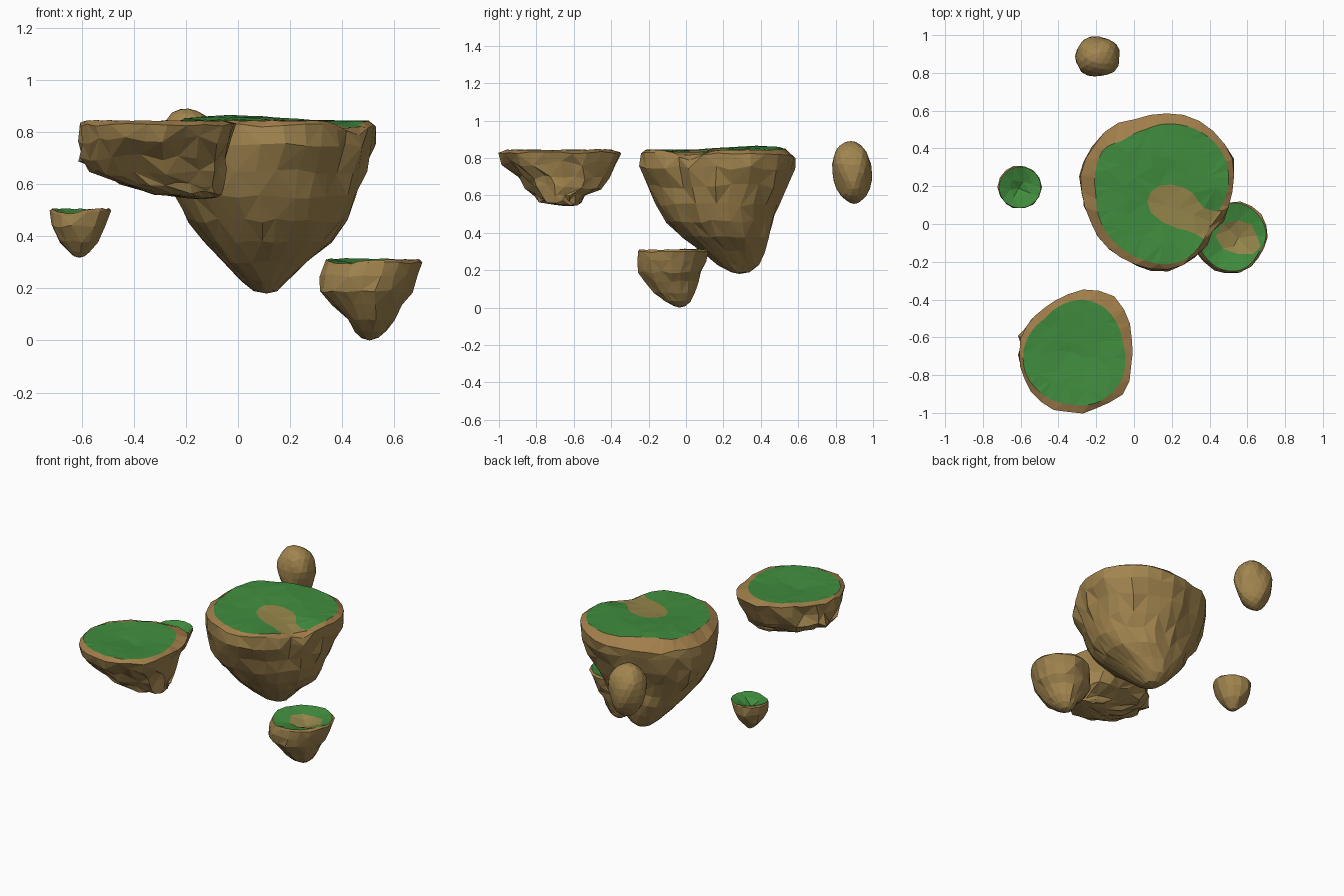
import bpy, bmesh, math, random
from mathutils import Vector
from mathutils.geometry import delaunay_2d_cdt

if "Cube" in bpy.data.objects:
    bpy.data.objects.remove(bpy.data.objects["Cube"])

random.seed(4)


def material(name, rgb):
    m = bpy.data.materials.new(name)
    m.diffuse_color = (*rgb, 1)
    m.use_nodes = True
    m.node_tree.nodes["Principled BSDF"].inputs["Base Color"].default_value = m.diffuse_color
    return m


ROCK = material("rock brown", (0.36, 0.235, 0.078))
GRASS = material("grass green", (0.052, 0.265, 0.048))
PATH = material("path tan", (0.30, 0.235, 0.07))
SOIL = material("soil rim", (0.36, 0.21, 0.07))
MATS = [ROCK, GRASS, PATH, SOIL]


def polar(points, c):
    """Radius as a function of angle for a star-shaped outline around c."""
    pr = sorted((math.atan2(y - c[1], x - c[0]), math.hypot(x - c[0], y - c[1])) for x, y in points)
    pr = [(pr[-1][0] - math.tau, pr[-1][1])] + pr + [(pr[0][0] + math.tau, pr[0][1])]

    def radius(a):
        a = math.atan2(math.sin(a), math.cos(a))
        for (a0, r0), (a1, r1) in zip(pr, pr[1:]):
            if a0 <= a <= a1:
                return r0 + (r1 - r0) * (a - a0) / max(a1 - a0, 1e-6)
        return pr[0][1]
    return radius


def inside(p, poly):
    hit = False
    for (x0, y0), (x1, y1) in zip(poly, poly[1:] + poly[:1]):
        if (y0 > p[1]) != (y1 > p[1]) and p[0] < x0 + (p[1] - y0) * (x1 - x0) / (y1 - y0):
            hit = not hit
    return hit


def circle(cx, cy, rx, ry, n=12):
    return [(cx + rx * math.cos(i * math.tau / n), cy + ry * math.sin(i * math.tau / n)) for i in range(n)]


def finish(name, bm):
    bmesh.ops.recalc_face_normals(bm, faces=bm.faces)
    me = bpy.data.meshes.new(name)
    bm.to_mesh(me)
    bm.free()
    for m in MATS:
        me.materials.append(m)
    ob = bpy.data.objects.new(name, me)
    bpy.context.collection.objects.link(ob)


def island(name, c, n, rim, grass, path, top, bumps, levels, tip, rough, scatter, drop, lean=0):
    """Top is triangulated inside the outlines; sides are rings fitted to (z, x0, x1, y0, y1)."""
    R, G = polar(rim, c), polar(grass, c)
    ang = [i * math.tau / n for i in range(n)]

    def at(a, r):
        return (c[0] + r * math.cos(a), c[1] + r * math.sin(a))

    def height(x, y):
        return top + sum(h * math.exp(-((x - bx) ** 2 + (y - by) ** 2) / s ** 2) for bx, by, h, s in bumps)

    rim_p = [at(a, R(a) + random.uniform(-.4, .4) * rough) for a in ang]
    half = [i * math.tau / (2 * n) for i in range(2 * n)]
    grass_p = [at(a, min(G(a), .96 * R(a))) for a in half]
    path_p = []
    for x, y in path:
        a = math.atan2(y - c[1], x - c[0])
        path_p.append(at(a, min(math.hypot(x - c[0], y - c[1]), .95 * R(a))))
    pts, edges = [], []
    for loop in (rim_p, grass_p, path_p):
        k = len(pts)
        pts += loop
        edges += [(k + i, k + (i + 1) % len(loop)) for i in range(len(loop))]
    gap = 1.1 * R(0) / math.sqrt(scatter)
    for _ in range(scatter * 3):
        a = random.uniform(0, math.tau)
        p = at(a, .9 * G(a) * math.sqrt(random.random()))
        if all(math.dist(p, q) > gap for q in pts):
            pts.append(p)
    vs, _, fs, orig, _, _ = delaunay_2d_cdt([Vector(p) for p in pts], edges, [], 1, 1e-5)

    # top surface, with a rim that falls further at the back left when lean is set
    bm = bmesh.new()
    tops, ring = [], [None] * n
    for v, o in zip(vs, orig):
        on_rim = [i for i in o if i < n]
        z = height(v.x, v.y) + random.uniform(-.002, .003)
        if on_rim:
            z -= drop * random.uniform(.5, 1.5) + lean * max(0, math.cos(ang[on_rim[0]] - 2.4))
        tops.append(bm.verts.new((v.x, v.y, z)))
        for i in on_rim:
            ring[i] = tops[-1]
    for f in fs:
        face = bm.faces.new([tops[i] for i in f])
        m = face.calc_center_median()
        face.material_index = 2 if path_p and inside(m, path_p) else 1 if inside(m, grass_p) else 3

    # rocky underside
    xs, ys = [p[0] for p in rim_p], [p[1] for p in rim_p]
    for k, (z, x0, x1, y0, y1) in enumerate(levels):
        w = k / len(levels)
        new = []
        for a, p in zip(ang, rim_p):
            u = (2 * p[0] - min(xs) - max(xs)) / (max(xs) - min(xs))
            v = (2 * p[1] - min(ys) - max(ys)) / (max(ys) - min(ys))
            u, v = u * (1 - w) + math.cos(a) * w, v * (1 - w) + math.sin(a) * w
            s = (x1 - x0) / (levels[0][2] - levels[0][1])
            j = [random.uniform(-rough, rough) * s for _ in range(3)]
            new.append(bm.verts.new(((x0 + x1) / 2 + u * (x1 - x0) / 2 + j[0],
                                     (y0 + y1) / 2 + v * (y1 - y0) / 2 + j[1], z + j[2])))
        for i in range(n):
            q = [ring[i], ring[(i + 1) % n], new[(i + 1) % n], new[i]]
            if (i + k) % 2:
                bm.faces.new((q[0], q[1], q[2])), bm.faces.new((q[0], q[2], q[3]))
            else:
                bm.faces.new((q[0], q[1], q[3])), bm.faces.new((q[1], q[2], q[3]))
        ring = new
    t = bm.verts.new(tip)
    for i in range(n):
        bm.faces.new((ring[i], ring[(i + 1) % n], t))
    finish(name, bm)


# large central island with a hooked path
island("main_island", (.13, .17), 30,
       [(-.285, .29), (-.27, .16), (-.22, 0), (-.13, -.14), (0, -.21), (.15, -.24), (.3, -.195),
        (.365, -.13), (.4, -.05), (.5, .08), (.525, .18), (.53, .32), (.455, .465), (.35, .545),
        (.18, .582), (.03, .56), (-.13, .515), (-.21, .42)],
       [(-.2, .3), (-.2, .15), (-.18, .02), (-.08, -.12), (.05, -.19), (.16, -.215), (.28, -.185),
        (.36, -.1), (.4, 0), (.46, .09), (.5, .2), (.49, .33), (.43, .43), (.33, .5), (.16, .53),
        (.06, .5), (-.06, .44), (-.16, .4)],
       [(.07, .12), (.085, .165), (.13, .2), (.19, .21), (.26, .195), (.31, .165), (.345, .115),
        (.37, .085), (.42, .07), (.47, .075), (.4, -.02), (.38, -.09), (.33, -.055), (.28, -.035),
        (.22, -.02), (.15, .01), (.09, .06)],
       .843, [(-.02, .38, .02, .22), (.46, 0, -.035, .12), (.25, .08, -.008, .12)],
       [(.745, -.285, .53, -.24, .578), (.65, -.28, .495, -.2, .54), (.55, -.25, .46, -.16, .49),
        (.46, -.19, .42, -.1, .465), (.38, -.13, .36, -.02, .45), (.30, -.06, .27, .08, .42),
        (.23, .01, .19, .17, .39), (.19, .06, .15, .24, .34)],
       (.11, .285, .18), .013, 60, .018, .04)

# flat, wide island
island("flat_island", (-.31, -.68), 26,
       [(-.6, -.77), (-.58, -.56), (-.44, -.42), (-.29, -.355), (-.13, -.365), (-.02, -.53), (-.02, -.71),
        (-.04, -.88), (-.15, -.96), (-.31, -1), (-.47, -.96), (-.55, -.87)],
       [(-.575, -.79), (-.575, -.63), (-.47, -.5), (-.26, -.4), (-.16, -.44), (-.06, -.63), (-.08, -.85),
        (-.18, -.94), (-.34, -.955), (-.52, -.87)],
       [], .845, [(-.3, -.68, -.02, .18), (-.1, -.45, .004, .1)],
       [(.77, -.6, -.03, -.98, -.37), (.70, -.605, -.045, -.9, -.41), (.645, -.56, -.045, -.85, -.45),
        (.60, -.46, -.05, -.81, -.54), (.565, -.33, -.065, -.78, -.56), (.548, -.2, -.08, -.7, -.58)],
       (-.14, -.64, .542), .016, 45, .016)

# low island with a bare hollow and a lower front edge
island("low_island", (.53, -.07), 18,
       [(.56, .12), (.67, .06), (.71, -.05), (.665, -.16), (.57, -.255), (.48, -.255), (.38, -.19),
        (.33, -.07), (.37, .03), (.46, .1)],
       [(.56, .11), (.655, .05), (.7, -.05), (.655, -.155), (.565, -.245), (.48, -.245), (.385, -.183),
        (.335, -.07), (.375, .025), (.465, .093)],
       [(.43, -.06), (.47, 0), (.55, .02), (.62, 0), (.65, -.06), (.67, -.12), (.63, -.16), (.55, -.16),
        (.47, -.13)],
       .315, [(.54, -.07, -.055, .1), (.4, -.2, -.02, .1)],
       [(.25, .32, .69, -.258, .1), (.19, .32, .668, -.25, .085), (.14, .365, .635, -.22, .065),
        (.08, .42, .6, -.17, .045), (.035, .45, .57, -.115, .025), (.01, .475, .54, -.07, 0)],
       (.505, -.035, 0), .008, 20, .012)

# tiny island with a grassy hollow and a lower front edge
island("tiny_island", (-.605, .195), 14,
       circle(-.605, .195, .116, .115), circle(-.603, .193, .111, .109), [],
       .507, [(-.605, .195, -.05, .06), (-.65, .1, -.02, .06)],
       [(.44, -.716, -.513, .09, .3), (.38, -.69, -.54, .12, .27), (.34, -.65, -.572, .155, .235),
        (.323, -.63, -.59, .175, .22)],
       (-.61, .2, .318), .006, 12, .008)

# bare floating rock, narrower towards the bottom
bm = bmesh.new()
bmesh.ops.create_icosphere(bm, subdivisions=3, radius=1)
for v in bm.verts:
    x, y, z = v.co
    taper = 1 + .16 * z
    k = 1 + .06 * math.sin(4 * x + 3 * z) * math.cos(4 * y) + random.uniform(-.02, .02)
    v.co = (-.19 + .118 * x * taper * k, .888 + .106 * y * taper * k - .01 * z, .722 + .168 * z * (k + 1) / 2)
finish("floating_rock", bm)
